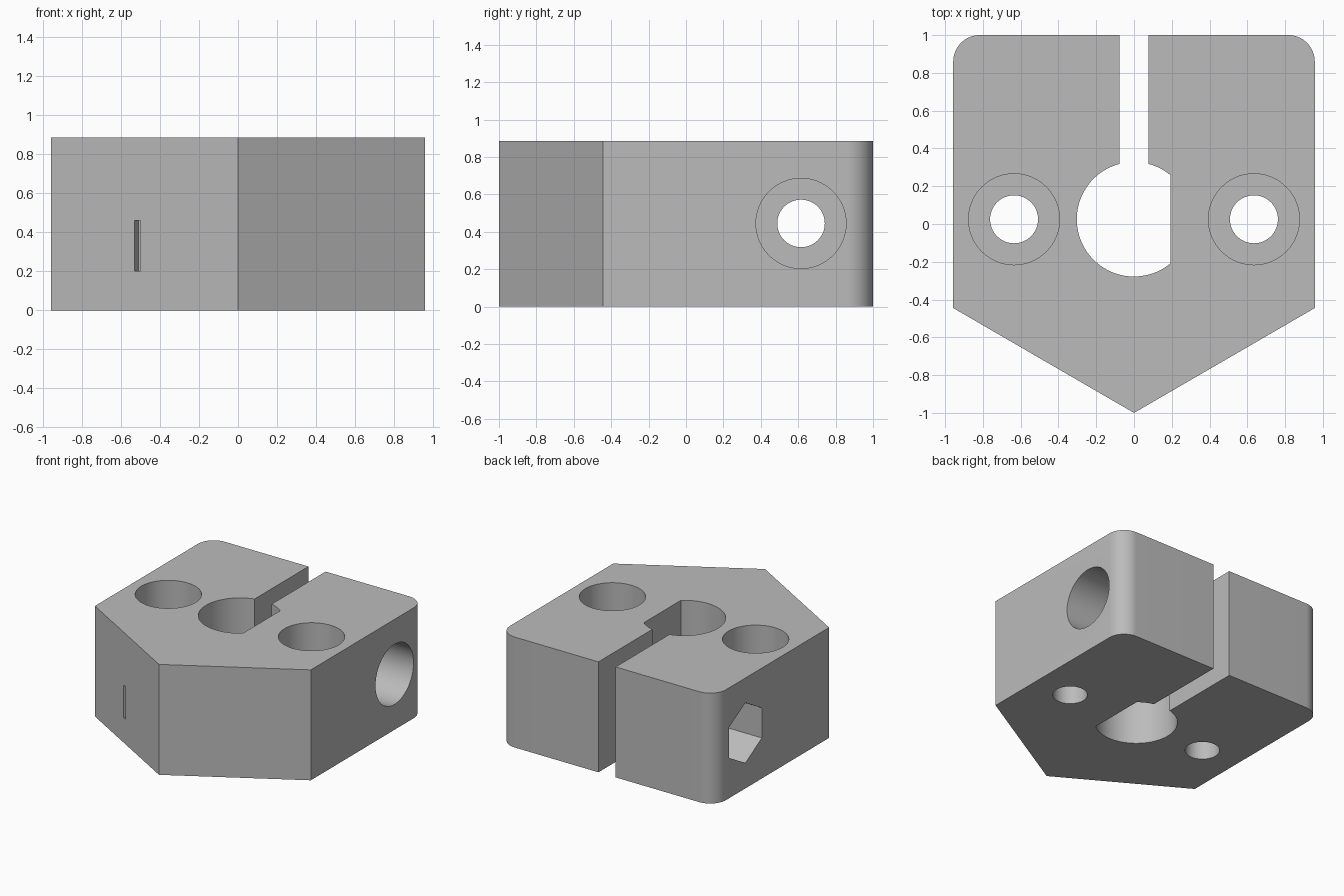
import bpy, bmesh, math
from mathutils import Matrix

if "Cube" in bpy.data.objects:
    bpy.data.objects.remove(bpy.data.objects["Cube"])

H = 0.885          # block height
W = 0.957          # half width
R = 0.14           # rear corner radius
HOLE, HEAD = 0.127, 0.241
SY = 0.025         # y of the bore and the vertical screws
CY, CZ = 0.615, 0.445   # axis of the cross clamp screw

grey = bpy.data.materials.new("grey plastic")
grey.diffuse_color = (0.5, 0.5, 0.5, 1)
grey.use_nodes = True
grey.node_tree.nodes["Principled BSDF"].inputs["Base Color"].default_value = grey.diffuse_color


def prism(name, pts, z0, z1, matrix=Matrix()):
    """Extrude a flat outline from z0 to z1, then place it."""
    bm = bmesh.new()
    face = bm.faces.new([bm.verts.new((x, y, z0)) for x, y in pts])
    ext = bmesh.ops.extrude_face_region(bm, geom=[face])
    for v in ext["geom"]:
        if isinstance(v, bmesh.types.BMVert):
            v.co.z = z1
    bmesh.ops.recalc_face_normals(bm, faces=bm.faces)
    bm.transform(matrix)
    me = bpy.data.meshes.new(name)
    bm.to_mesh(me)
    bm.free()
    ob = bpy.data.objects.new(name, me)
    bpy.context.collection.objects.link(ob)
    return ob


def ring(r, n=64, cx=0, cy=0, a0=0.0, a1=2 * math.pi, closed=True):
    steps = n if closed else n + 1
    return [(cx + r * math.cos(a0 + (a1 - a0) * i / n),
             cy + r * math.sin(a0 + (a1 - a0) * i / n)) for i in range(steps)]


def rect(x0, x1, y0, y1):
    return [(x0, y0), (x1, y0), (x1, y1), (x0, y1)]


# Block: pointed front, rounded rear corners
outline = [(-W, -0.445), (0, -1), (W, -0.445)]
outline += ring(R, 16, W - R, 1 - R, 0, math.pi / 2, False)
outline += ring(R, 16, R - W, 1 - R, math.pi / 2, math.pi, False)
block = prism("clamp_block", outline, 0, H)
block.data.materials.append(grey)

# Central bore with one flat side
flat = 0.192
a = math.acos(flat / 0.303)
cutters = [prism("bore_cutter", ring(0.303, 80, 0, SY, a, 2 * math.pi - a, False), -0.1, H + 0.1)]

# Rear clamping slot
cutters.append(prism("slot_cutter", rect(-0.076, 0.076, 0.15, 1.1), -0.1, H + 0.1))

# Vertical screw holes with deep head recesses
for s in (-1, 1):
    place = Matrix.Translation((s * 0.635, SY, 0))
    cutters.append(prism("screw_hole_cutter", ring(HOLE), -0.1, H + 0.1, place))
    cutters.append(prism("screw_head_cutter", ring(HEAD), 0.26, H + 0.1, place))

# Cross screw: through hole, round recess on the right, hex recess on the left
along_x = Matrix.Translation((0, CY, CZ)) @ Matrix.Rotation(math.pi / 2, 4, 'Y')
cutters.append(prism("clamp_hole_cutter", ring(HOLE), -1.1, 1.1, along_x))
cutters.append(prism("clamp_head_cutter", ring(HEAD), 0.42, 1.1, along_x))
cutters.append(prism("nut_cutter", ring(HEAD, 6), -1.1, -0.42, along_x))

# Narrow upright slit in the left front face
slope = math.atan2(-0.555, W)
slit = Matrix.Translation((-0.515, -1 + 0.515 * 0.555 / W, 0)) @ Matrix.Rotation(slope, 4, 'Z')
cutters.append(prism("slit_cutter", rect(-0.017, 0.017, -0.05, 0.04), 0.2, 0.46, slit))

# Apply the cuts in turn
bpy.context.view_layer.objects.active = block
for c in cutters:
    mod = block.modifiers.new(c.name, 'BOOLEAN')
    mod.operation, mod.solver, mod.object = 'DIFFERENCE', 'EXACT', c
    bpy.ops.object.modifier_apply(modifier=mod.name)
    bpy.data.objects.remove(c)

block.select_set(True)
bpy.ops.object.shade_smooth_by_angle(angle=math.radians(30))
